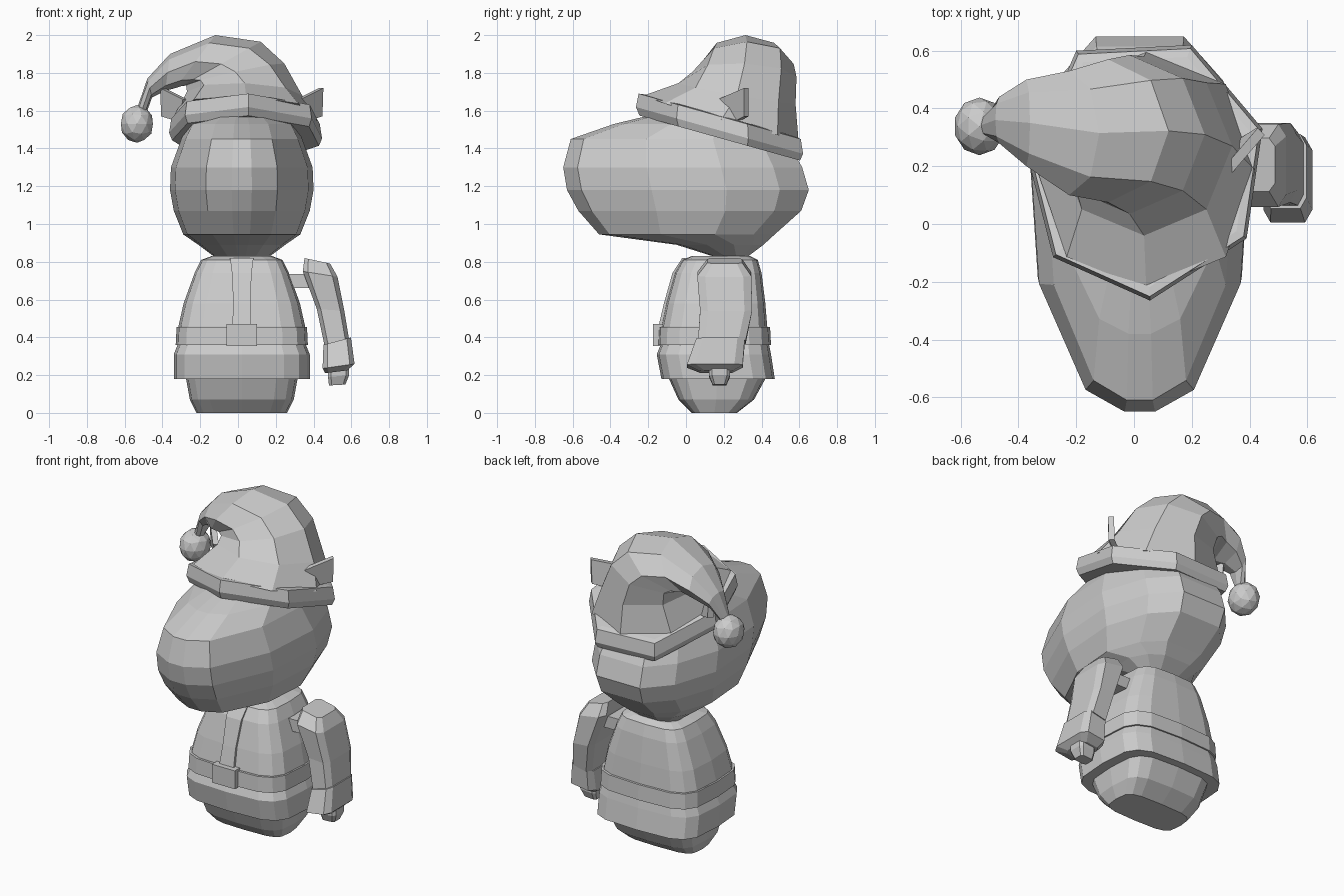
import bpy
import math

if "Cube" in bpy.data.objects:
    bpy.data.objects.remove(bpy.data.objects["Cube"])


def make(name, verts, faces):
    me = bpy.data.meshes.new(name)
    me.from_pydata(verts, [], faces)
    me.validate()
    ob = bpy.data.objects.new(name, me)
    bpy.context.collection.objects.link(ob)
    bpy.context.view_layer.objects.active = ob
    ob.select_set(True)
    bpy.ops.object.mode_set(mode='EDIT')
    bpy.ops.mesh.select_all(action='SELECT')
    bpy.ops.mesh.normals_make_consistent(inside=False)
    bpy.ops.object.mode_set(mode='OBJECT')
    ob.select_set(False)
    return ob


def loft(name, rings):
    n = len(rings[0])
    verts = [p for r in rings for p in r]
    faces = [(i * n + k, i * n + (k + 1) % n, (i + 1) * n + (k + 1) % n, (i + 1) * n + k)
             for i in range(len(rings) - 1) for k in range(n)]
    faces += [tuple(range(n)), tuple(range(len(verts) - n, len(verts)))]
    return make(name, verts, faces)


def ring(x0, z0, x1, z1, y0, y1, tilt=0, power=2.0, count=8, shift=0.0):
    """Superellipse from (x0,z0) to (x1,z1), spanning y0..y1, dropping by tilt along y."""
    pts = []
    for k in range(count):
        a = 2 * math.pi * (k + shift) / count
        c, s = (math.copysign(abs(f(a)) ** (2 / power), f(a)) for f in (math.cos, math.sin))
        t, dy = (c + 1) / 2, s * (y1 - y0) / 2
        pts.append((x0 + (x1 - x0) * t, (y0 + y1) / 2 + dy, z0 + (z1 - z0) * t - tilt * dy))
    return pts


def box(name, x0, x1, y0, y1, z0, z1):
    return loft(name, [[(x0, y0, z), (x1, y0, z), (x1, y1, z), (x0, y1, z)] for z in (z0, z1)])


CX = 0.02


def body_part(name, levels):
    return loft(name, [ring(CX - w, z, CX + w, z, y0, y1, 0, 4.0, 16) for z, w, y0, y1 in levels])


# torso: lower body, coat, belt
body_part("lower_body", [(0, .24, .03, .27), (.07, .275, -.04, .36),
                         (.18, .295, -.09, .42), (.25, .29, -.09, .42)])
body_part("coat", [(.18, .36, -.13, .47), (.31, .36, -.155, .45), (.36, .34, -.135, .44),
                   (.46, .335, -.13, .43), (.58, .308, -.105, .42), (.74, .25, -.06, .40),
                   (.81, .215, -.02, .38), (.83, .16, .03, .34)])
body_part("belt", [(.36, .35, -.15, .45), (.455, .345, -.145, .445)])
box("buckle", -.06, .10, -.175, -.10, .355, .47)

# raised strip down the coat front
loft("coat_strip", [[(CX - w, y, z), (CX + w, y, z), (CX + w, y + .06, z), (CX - w, y + .06, z)]
                    for z, w, y in [(.46, .05, -.145), (.58, .045, -.117),
                                    (.74, .052, -.072), (.82, .062, -.02)]])


# single arm with cuff, hand and shoulder joint
def limb(name, levels):
    return loft(name, [ring(x0, z0, x1, z1, y0, y1, 0, 5, 8, .5) for x0, x1, y0, y1, z0, z1 in levels])


limb("arm", [(.35, .49, .11, .30, .82, .79), (.34, .53, .055, .35, .75, .72),
             (.415, .565, .07, .355, .55, .54), (.455, .59, .06, .32, .36, .39)])
limb("cuff", [(.45, .60, .05, .315, .36, .40), (.445, .62, .00, .305, .235, .26),
              (.46, .58, .07, .25, .21, .225)])
limb("hand", [(.475, .59, .12, .235, .26, .26), (.475, .59, .12, .235, .19, .20),
              (.48, .57, .14, .215, .145, .15)])
box("shoulder_joint", .22, .40, .12, .28, .66, .735)

# big egg-shaped head, lofted from horizontal slices
half = [(0, .14), (.06, .5), (.35, .93), (.66, 1), (.88, .76), (1, .4)]
plan = half + [(t, -w) for t, w in reversed(half)]
slices = [(.83, .15, .14, .33), (.89, .23, -.05, .41), (.945, .31, -.46, .47),
          (1.07, .36, -.57, .61), (1.18, .38, -.63, .65), (1.30, .375, -.65, .615),
          (1.45, .32, -.61, .53), (1.53, .28, -.38, .48), (1.59, .18, -.13, .4)]
loft("head", [[(CX + w * f, y0 + (y1 - y0) * t, z) for t, f in plan] for z, w, y0, y1 in slices])

# hat band: tilted seven-sided ring
outline = [(.055, -.265), (.39, -.05), (.445, .33), (.2, .62), (-.2, .6), (-.365, .22), (-.28, -.115)]


def band_ring(scale, dz):
    pts = [(.04 + (x - .04) * scale, .2 + (y - .2) * scale) for x, y in outline]
    return [(x, y, 1.69 - .28 * (y + .25) + dz) for x, y in pts]


loft("hat_band", [band_ring(.9, -.115), band_ring(.96, -.115), band_ring(1, -.075),
                  band_ring(.97, 0), band_ring(.9, .005)])

# floppy hat crown curling over to one side
loft("hat_crown", [
    ring(-.335, 1.58, .42, 1.55, -.225, .595, .28, 2.2),
    ring(-.27, 1.70, .34, 1.68, -.04, .58, .18),
    ring(-.275, 1.735, .245, 1.85, .035, .585, .05),
    ring(-.30, 1.73, .12, 1.965, .075, .57),
    ring(-.33, 1.72, -.12, 2.0, .10, .53),
    ring(-.385, 1.705, -.36, 1.90, .20, .50),
    ring(-.455, 1.67, -.48, 1.77, .28, .44),
    ring(-.48, 1.60, -.535, 1.61, .305, .375)])

# pompom
bpy.ops.mesh.primitive_ico_sphere_add(subdivisions=2, radius=.1, location=(-.535, .338, 1.53))
pom = bpy.context.object
pom.name = "pompom"
pom.scale = (.89, 1, 1)
pom.select_set(False)

# pointed ears through the hat sides
for side, label in ((1, "right"), (-1, "left")):
    pts = [(.30, .18, 1.66), (.42, .32, 1.72), (.415, .32, 1.57), (.32, .26, 1.54)]
    loft("ear_" + label, [[(CX + side * (x + d), y - d, z) for x, y, z in pts] for d in (-.012, .012)])
